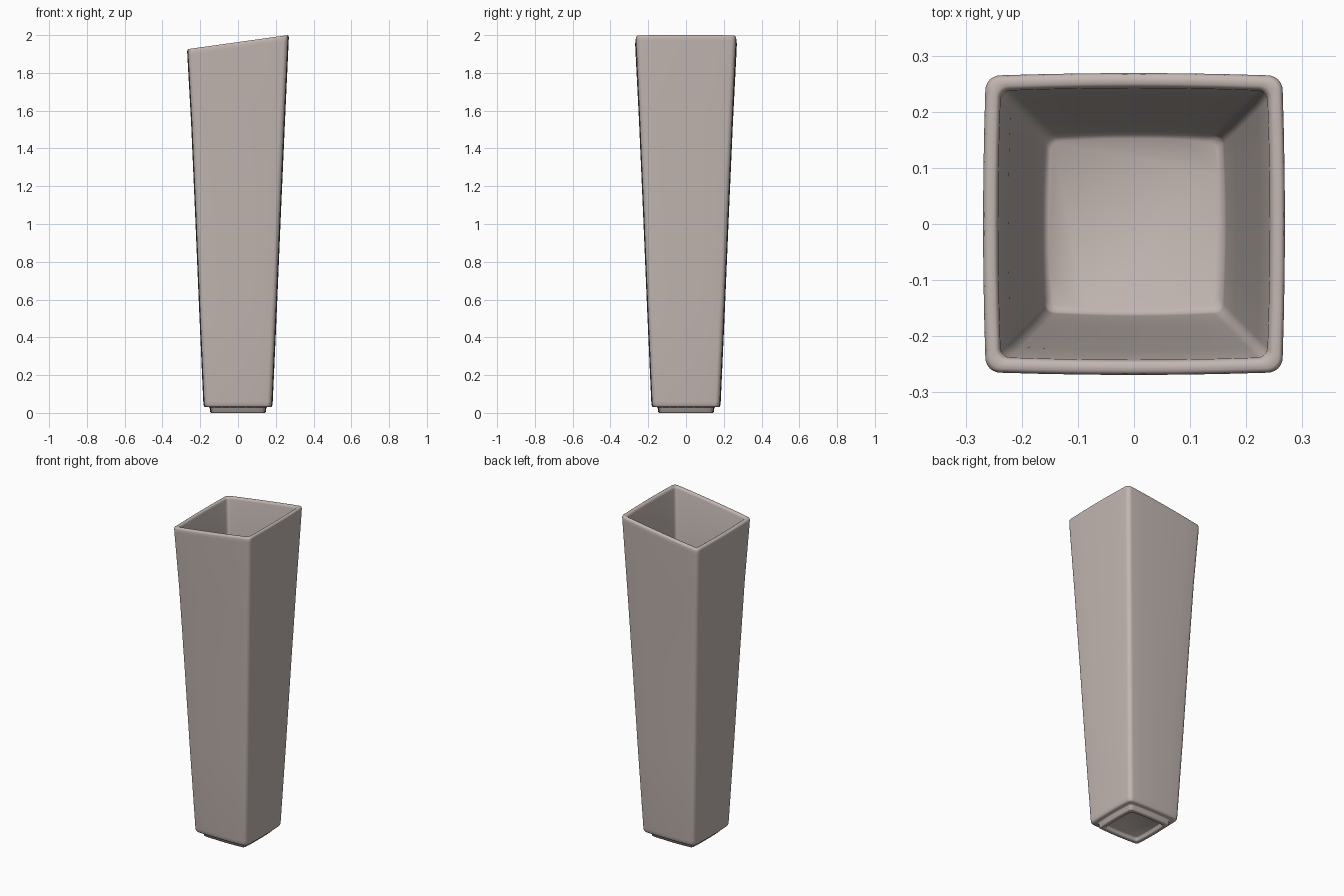
import bpy, bmesh, math

if "Cube" in bpy.data.objects:
    bpy.data.objects.remove(bpy.data.objects["Cube"])

SLOPE, MID = 0.14, 1.963      # slanted rim: height = MID + SLOPE * x
CORNER, SIDE = 6, 6           # segments per corner and per side


def outline(half, radius, bulge=0.004):
    """Rounded square with slightly bowed sides."""
    pts = []
    for k in range(4):
        a0 = k * math.pi / 2
        quarter = []
        c = half - bulge - radius
        for i in range(CORNER + 1):
            a = i / CORNER * math.pi / 2
            quarter.append((c + radius * math.cos(a), c + radius * math.sin(a)))
        for i in range(1, SIDE):
            t = 1 - 2 * i / SIDE
            quarter.append((t * c, half - bulge + bulge * (1 - t * t)))
        for x, y in quarter:
            pts.append((x * math.cos(a0) - y * math.sin(a0),
                        x * math.sin(a0) + y * math.cos(a0)))
    return pts


# (half width, z, corner radius, follows slanted rim?)
rings = [
    # recess under the foot
    (0.112, 0.020, 0.012, 0), (0.116, 0.017, 0.012, 0), (0.119, 0.004, 0.014, 0),
    # foot
    (0.123, 0.000, 0.014, 0), (0.142, 0.000, 0.018, 0), (0.147, 0.004, 0.02, 0),
    (0.150, 0.027, 0.02, 0), (0.153, 0.030, 0.02, 0),
    # outer wall
    (0.170, 0.030, 0.024, 0), (0.178, 0.033, 0.026, 0), (0.182, 0.041, 0.027, 0),
    (0.184, 0.060, 0.027, 0), (0.206, 0.55, 0.027, 0), (0.227, 1.05, 0.027, 0),
    (0.249, 1.55, 0.027, 0), (0.2685, -0.030, 0.027, 1), (0.269, -0.012, 0.027, 1),
    # rounded lip
    (0.267, -0.004, 0.026, 1), (0.262, 0.0, 0.024, 1), (0.250, 0.0, 0.021, 1),
    (0.245, -0.004, 0.019, 1), (0.242, -0.013, 0.018, 1),
    # inner wall and floor
    (0.224, 1.55, 0.018, 0), (0.203, 1.05, 0.018, 0), (0.183, 0.55, 0.018, 0),
    (0.164, 0.085, 0.018, 0), (0.161, 0.072, 0.018, 0), (0.152, 0.065, 0.018, 0),
]

bm = bmesh.new()
loops = []
for half, z, r, slanted in rings:
    loops.append([bm.verts.new((x, y, z + (MID + SLOPE * x if slanted else 0)))
                  for x, y in outline(half, r)])
for a, b in zip(loops, loops[1:]):
    n = len(a)
    for i in range(n):
        j = (i + 1) % n
        bm.faces.new((a[i], a[j], b[j], b[i]))
bm.faces.new(loops[0][::-1])
bm.faces.new(loops[-1])
bmesh.ops.recalc_face_normals(bm, faces=bm.faces[:])

mesh = bpy.data.meshes.new("tapered_vase")
bm.to_mesh(mesh)
bm.free()
vase = bpy.data.objects.new("tapered_vase", mesh)
bpy.context.collection.objects.link(vase)

# warm grey ceramic
mat = bpy.data.materials.new("warm grey ceramic")
mat.diffuse_color = (0.54, 0.47, 0.44, 1)
mat.use_nodes = True
mat.node_tree.nodes["Principled BSDF"].inputs["Base Color"].default_value = mat.diffuse_color
mesh.materials.append(mat)

bpy.context.view_layer.objects.active = vase
vase.select_set(True)
bpy.ops.object.shade_smooth_by_angle(angle=math.radians(50))
